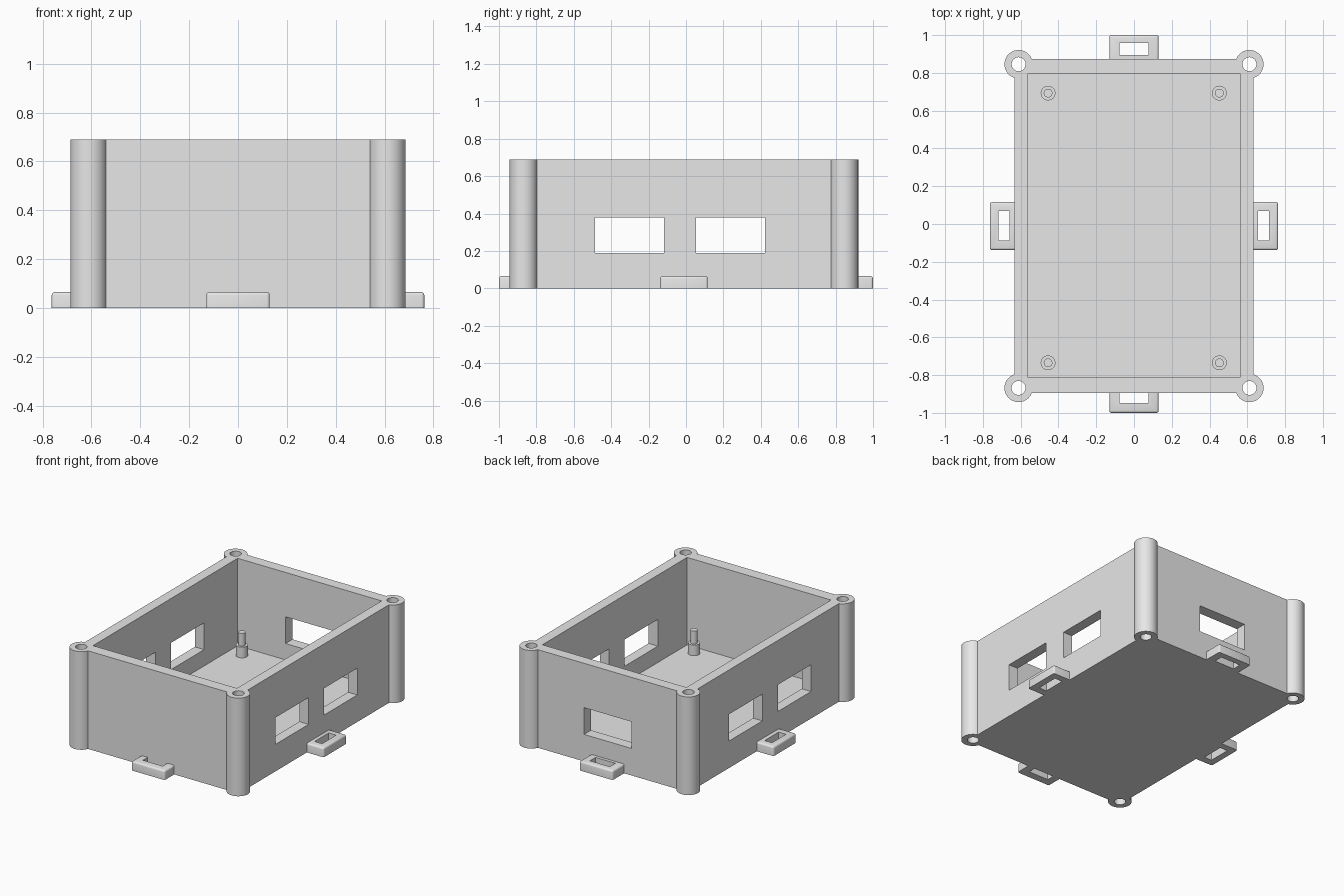
import bpy
import bmesh
from mathutils import Vector

cube = bpy.data.objects.get("Cube")
if cube:
    bpy.data.objects.remove(cube, do_unlink=True)

GREY = (0.8, 0.8, 0.8, 1.0)
plastic = bpy.data.materials.new("grey plastic")
plastic.use_nodes = True
plastic.diffuse_color = GREY
plastic.node_tree.nodes["Principled BSDF"].inputs["Base Color"].default_value = GREY

HEIGHT, FLOOR = 0.69, 0.075
WALL_X, FRONT, BACK = 0.632, -0.894, 0.873


def finish(name, bm):
    mesh = bpy.data.meshes.new(name)
    bm.to_mesh(mesh)
    bm.free()
    mesh.materials.append(plastic)
    obj = bpy.data.objects.new(name, mesh)
    bpy.context.collection.objects.link(obj)
    return obj


def add_box(bm, lo, hi):
    lo, hi = Vector(lo), Vector(hi)
    verts = bmesh.ops.create_cube(bm, size=1)["verts"]
    for v in verts:
        v.co = (lo + hi) / 2 + v.co * (hi - lo)


def box(name, lo, hi):
    bm = bmesh.new()
    add_box(bm, lo, hi)
    return finish(name, bm)


def cylinder(name, x, y, z0, z1, radius, sides=48):
    bm = bmesh.new()
    verts = bmesh.ops.create_cone(bm, cap_ends=True, segments=sides, radius1=radius,
                                  radius2=radius, depth=z1 - z0)["verts"]
    bmesh.ops.translate(bm, verts=verts, vec=(x, y, (z0 + z1) / 2))
    return finish(name, bm)


def combine(target, tool, operation):
    """Apply a boolean and remove the tool object."""
    mod = target.modifiers.new("boolean", 'BOOLEAN')
    mod.operation, mod.solver, mod.object = operation, 'EXACT', tool
    bpy.context.view_layer.objects.active = target
    bpy.ops.object.modifier_apply(modifier=mod.name)
    bpy.data.objects.remove(tool, do_unlink=True)


def smooth(obj):
    bpy.ops.object.select_all(action='DESELECT')
    obj.select_set(True)
    bpy.context.view_layer.objects.active = obj
    bpy.ops.object.shade_smooth_by_angle(angle=0.6)


# Enclosure with screw columns at the corners
body = box("enclosure", (-WALL_X, FRONT, 0), (WALL_X, BACK, HEIGHT))
corners = [(x, y) for x in (-0.611, 0.611) for y in (-0.868, 0.846)]
for x, y in corners:
    combine(body, cylinder("column", x, y, 0, HEIGHT, 0.075), 'UNION')
combine(body, box("cavity", (-0.56, -0.812, FLOOR), (0.56, 0.796, 1)), 'DIFFERENCE')
for x, y in corners:
    combine(body, cylinder("screw_hole", x, y, -0.1, 1, 0.037, 32), 'DIFFERENCE')

# Windows through both sides and the back
for y0, y1 in ((-0.487, -0.118), (0.054, 0.423)):
    combine(body, box("side_window", (-1, y0, 0.19), (1, y1, 0.378)), 'DIFFERENCE')
combine(body, box("back_window", (-0.187, 0.5, 0.19), (0.182, 1, 0.378)), 'DIFFERENCE')
smooth(body)


# Slotted mounting tabs, rounded on the outer corners and top
def tab(name, lo, hi, slot_lo, slot_hi, outward):
    out = Vector(outward)
    bm = bmesh.new()
    add_box(bm, (*lo, 0), (*hi, 0.065))
    centre = Vector(((lo[0] + hi[0]) / 2, (lo[1] + hi[1]) / 2, 0.0325))
    edges = []
    for e in bm.edges:
        mid = (e.verts[0].co + e.verts[1].co) / 2 - centre
        inner = mid.dot(out) < -0.01
        if mid.z > -0.01 and not inner:
            edges.append(e)
    bmesh.ops.bevel(bm, geom=edges, offset=0.012, segments=3, profile=0.5, affect='EDGES')
    obj = finish(name, bm)
    combine(obj, box("slot", (*slot_lo, -0.1), (*slot_hi, 0.2)), 'DIFFERENCE')
    smooth(obj)


tab("back_tab", (-0.13, BACK), (0.13, 1), (-0.077, 0.895), (0.077, 0.957), (0, 1, 0))
tab("front_tab", (-0.13, -1), (0.13, FRONT), (-0.077, -0.947), (0.077, -0.8), (0, -1, 0))
tab("left_tab", (WALL_X, -0.138), (0.763, 0.116), (0.657, -0.087), (0.715, 0.069), (1, 0, 0))
tab("right_tab", (-0.763, -0.138), (-WALL_X, 0.116), (-0.717, -0.087), (-0.66, 0.069), (-1, 0, 0))

# Stepped board standoffs on the floor
for side, x in (("right", -0.455), ("left", 0.452)):
    for end, y in (("front", -0.735), ("back", 0.693)):
        post = cylinder(f"{end}_{side}_standoff", x, y, FLOOR - 0.01, 0.15, 0.039, 32)
        combine(post, cylinder("pin", x, y, 0.1, 0.24, 0.023, 32), 'UNION')
        smooth(post)
